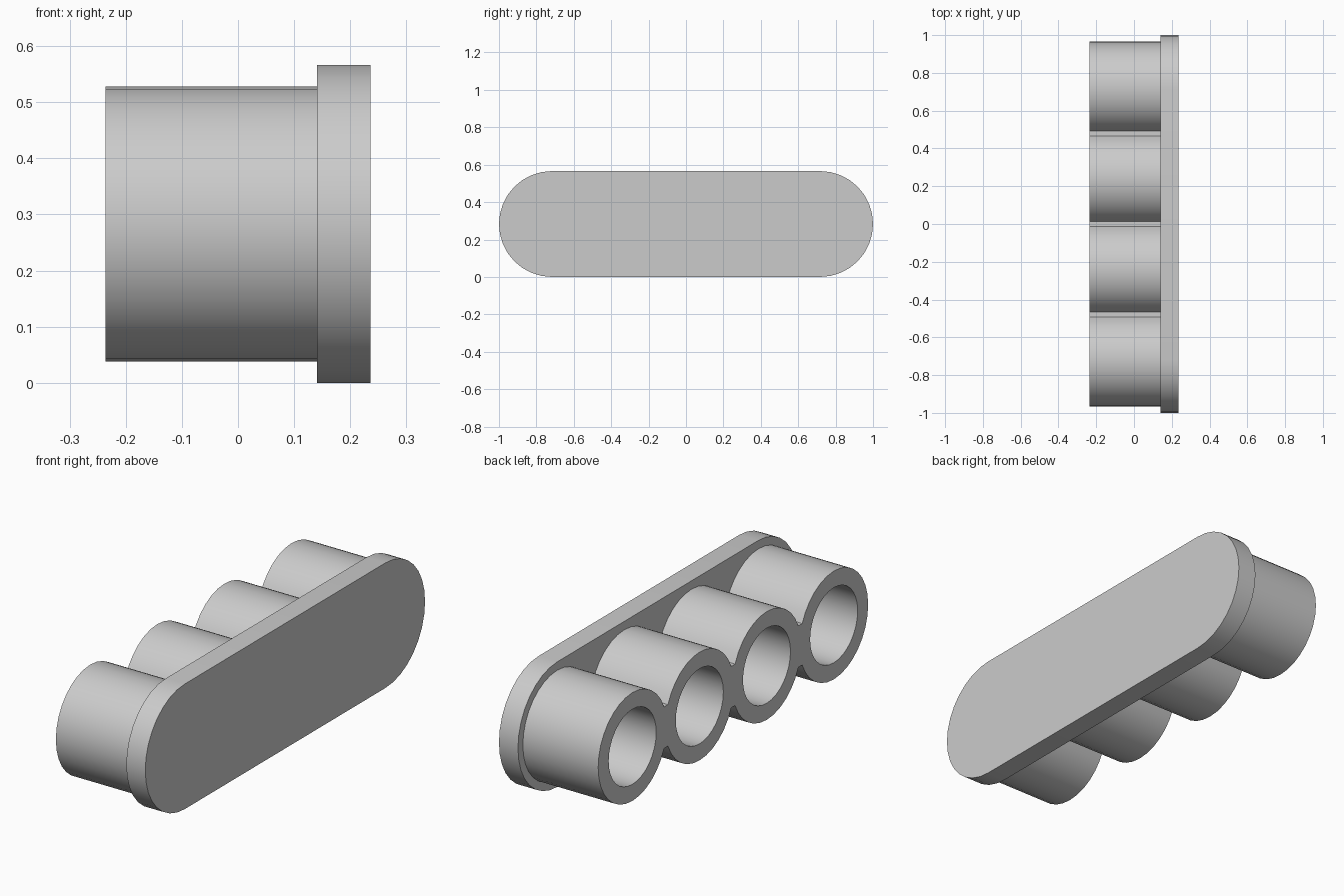
import bpy
import bmesh
from math import sin, cos, pi

if "Cube" in bpy.data.objects:
    bpy.data.objects.remove(bpy.data.objects["Cube"], do_unlink=True)

X_BACK, X_STEP, X_FRONT = -0.236, 0.141, 0.236
MID_Z = 0.283
SEGMENTS = 32
PLATE_RADIUS, TUBE_RADIUS, BORE_RADIUS = 0.283, 0.245, 0.17
PITCH = 0.48
TUBE_CENTRES = [(i - 1.5) * PITCH for i in range(4)]

grey = bpy.data.materials.new("light_grey")
grey.use_nodes = True
grey.diffuse_color = (0.6, 0.6, 0.6, 1)
grey.node_tree.nodes["Principled BSDF"].inputs["Base Color"].default_value = (0.6, 0.6, 0.6, 1)


def arc(centre, radius, first, last):
    """Points in the y-z plane, stepping from one segment index to another."""
    step = 1 if last >= first else -1
    angles = [2 * pi * i / SEGMENTS for i in range(first, last + step, step)]
    return [(centre + radius * cos(a), radius * sin(a)) for a in angles]


def extrude_profile(name, loops, x0, x1):
    """Fill closed loops (outline first, then holes) and extrude along x."""
    bm = bmesh.new()
    edges = []
    for loop in loops:
        verts = [bm.verts.new((x0, y, MID_Z + z)) for y, z in loop]
        edges += [bm.edges.new((v, verts[i - 1])) for i, v in enumerate(verts)]
    bmesh.ops.triangle_fill(bm, edges=edges, use_beauty=True)
    result = bmesh.ops.extrude_face_region(bm, geom=bm.faces[:], use_keep_orig=True)
    moved = [g for g in result["geom"] if isinstance(g, bmesh.types.BMVert)]
    bmesh.ops.translate(bm, verts=moved, vec=(x1 - x0, 0, 0))
    bmesh.ops.recalc_face_normals(bm, faces=bm.faces[:])
    mesh = bpy.data.meshes.new(name)
    bm.to_mesh(mesh)
    bm.free()
    mesh.materials.append(grey)
    obj = bpy.data.objects.new(name, mesh)
    bpy.context.collection.objects.link(obj)
    bpy.ops.object.select_all(action="DESELECT")
    obj.select_set(True)
    bpy.context.view_layer.objects.active = obj
    bpy.ops.object.shade_smooth_by_angle(angle=pi / 7)


# Rounded cover plate
half, quarter = SEGMENTS // 2, SEGMENTS // 4
straight = 1 - PLATE_RADIUS
plate = arc(straight, PLATE_RADIUS, -quarter, quarter)
plate += arc(-straight, PLATE_RADIUS, quarter, half + quarter)
extrude_profile("cover_plate", [plate], X_STEP, X_FRONT)

# Row of four tubes joined by narrow webs, with open bores
NECK = 2
upper = []
for n, centre in enumerate(TUBE_CENTRES):
    start = half if n == 0 else half - NECK
    end = 0 if n == len(TUBE_CENTRES) - 1 else NECK
    upper += arc(centre, TUBE_RADIUS, start, end)
lower = [(y, -z) for y, z in reversed(upper[1:-1])]
bores = [arc(c, BORE_RADIUS, 0, SEGMENTS - 1) for c in TUBE_CENTRES]
extrude_profile("tube_row", [upper + lower] + bores, X_BACK, X_STEP)
